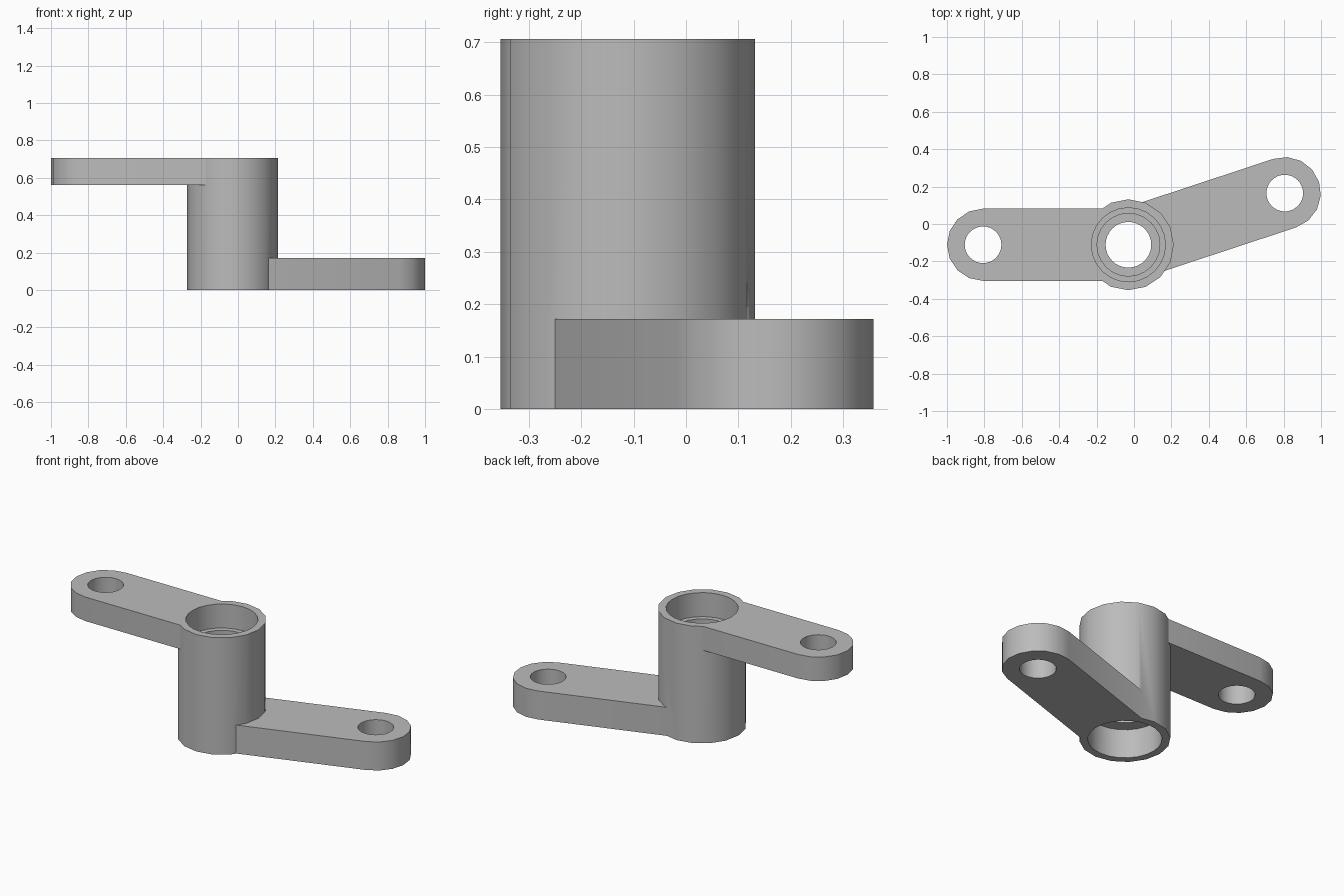
import bpy
import bmesh
from math import atan2, cos, sin, pi, radians
from mathutils import Vector

cube = bpy.data.objects.get("Cube")
if cube:
    bpy.data.objects.remove(cube, do_unlink=True)

metal = bpy.data.materials.new("cast grey metal")
grey = (0.5, 0.5, 0.5, 1)
metal.diffuse_color = grey
metal.use_nodes = True
metal.node_tree.nodes["Principled BSDF"].inputs["Base Color"].default_value = grey

HUB = Vector((-0.03, -0.111))
TOP_EYE = Vector((-0.807, -0.111))
LOW_EYE = Vector((0.806, 0.165))
HEIGHT, UPPER_T, LOWER_T = 0.706, 0.145, 0.172
HUB_R, ARM_R = 0.243, 0.193


def arc(centre, radius, start, sweep, steps):
    return [centre + radius * Vector((cos(start + sweep * i / steps),
                                      sin(start + sweep * i / steps)))
            for i in range(steps + 1)]


def prism(name, outline, z0, z1):
    bm = bmesh.new()
    face = bm.faces.new([bm.verts.new((p.x, p.y, z0)) for p in outline])
    out = bmesh.ops.extrude_face_region(bm, geom=[face])
    top = [v for v in out["geom"] if isinstance(v, bmesh.types.BMVert)]
    bmesh.ops.translate(bm, verts=top, vec=(0, 0, z1 - z0))
    bmesh.ops.recalc_face_normals(bm, faces=bm.faces[:])
    mesh = bpy.data.meshes.new(name)
    bm.to_mesh(mesh)
    bm.free()
    mesh.materials.append(metal)
    obj = bpy.data.objects.new(name, mesh)
    bpy.context.collection.objects.link(obj)
    return obj


def cylinder(name, centre, radius, z0, z1, sides):
    return prism(name, arc(centre, radius, 0, 2 * pi, sides)[:-1], z0, z1)


def arm(name, eye, z0, z1):
    # Flat bar running from the hub axis to a rounded eye
    way = eye - HUB
    angle = atan2(way.y, way.x)
    side = ARM_R * Vector((-sin(angle), cos(angle)))
    outline = arc(eye, ARM_R, angle - pi / 2, pi, 8) + [HUB + side, HUB - side]
    return prism(name, outline, z0, z1)


def combine(target, tool, operation):
    mod = target.modifiers.new(operation.lower(), "BOOLEAN")
    mod.operation, mod.solver, mod.object = operation, "EXACT", tool
    bpy.context.view_layer.objects.active = target
    bpy.ops.object.modifier_apply(modifier=mod.name)
    bpy.data.objects.remove(tool, do_unlink=True)


# Hub with both arms merged into it
lever = cylinder("double_arm_lever", HUB, HUB_R, 0, HEIGHT, 16)
combine(lever, arm("upper_arm", TOP_EYE, HEIGHT - UPPER_T, HEIGHT), "UNION")
combine(lever, arm("lower_arm", LOW_EYE, 0, LOWER_T), "UNION")

# Stepped hub bore and the two eye holes
for name, centre, radius, z0, z1, sides in (
        ("upper_seat", HUB, 0.198, HEIGHT - UPPER_T, 1, 24),
        ("lower_seat", HUB, 0.198, -0.2, LOWER_T, 24),
        ("middle_bore", HUB, 0.168, LOWER_T + 0.05, 0.9, 24),
        ("shaft_hole", HUB, 0.122, -0.3, 1.1, 32),
        ("upper_eye_hole", TOP_EYE, 0.098, -0.2, 1, 32),
        ("lower_eye_hole", LOW_EYE, 0.098, -0.2, 1, 32)):
    combine(lever, cylinder(name, centre, radius, z0, z1, sides), "DIFFERENCE")

bpy.ops.object.select_all(action="DESELECT")
lever.select_set(True)
bpy.context.view_layer.objects.active = lever
bpy.ops.object.shade_smooth_by_angle(angle=radians(30))
